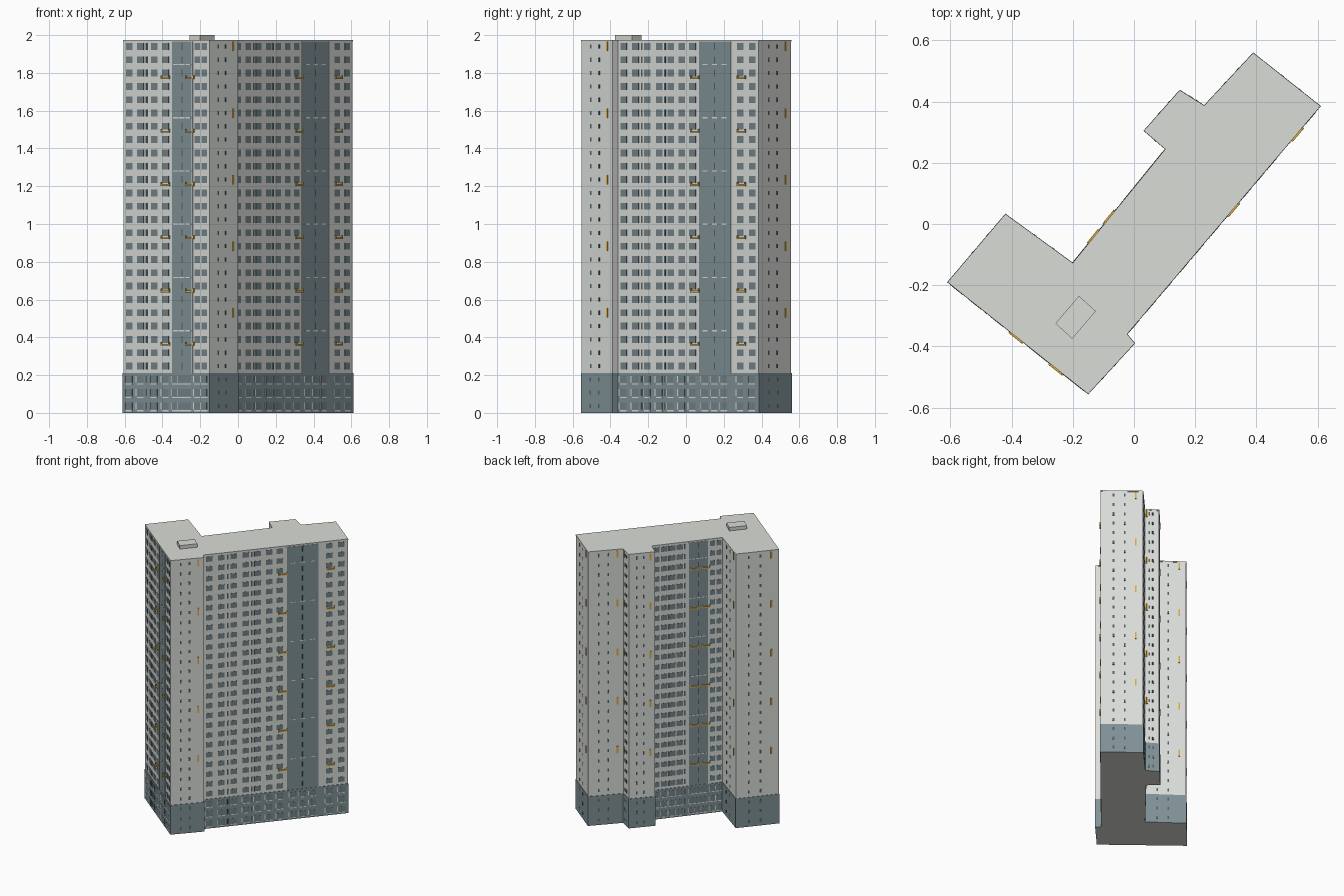
import bpy, bmesh
from mathutils import Vector

if "Cube" in bpy.data.objects:
    bpy.data.objects.remove(bpy.data.objects["Cube"])

TOP, FLOOR, BASE = 1.975, 0.0705, 0.2115


def material(name, rgb):
    m = bpy.data.materials.new(name)
    m.diffuse_color = (*rgb, 1)
    m.use_nodes = True
    m.node_tree.nodes["Principled BSDF"].inputs["Base Color"].default_value = m.diffuse_color
    return m


WALL = material("pale wall", (0.70, 0.72, 0.69))
TEAL = material("blue grey cladding", (0.215, 0.285, 0.305))
ROOF = material("roof grey", (0.70, 0.715, 0.675))
GLASS = material("window glass", (0.17, 0.225, 0.24))
DARK = material("dark glass", (0.085, 0.115, 0.125))
YELLOW = material("ochre trim", (0.72, 0.40, 0.05))

# Counter-clockwise plan outline
PLAN = [Vector(p) for p in [
    (-0.607, -0.19), (-0.15, -0.553), (0.0, -0.39), (-0.025, -0.36),
    (0.607, 0.385), (0.39, 0.557), (0.23, 0.385), (0.15, 0.435),
    (0.035, 0.305), (0.105, 0.245), (-0.20, -0.13), (-0.42, 0.03)]]


def edge(i):
    """Start, unit direction, outward normal and length of a wall."""
    a, b = PLAN[i % len(PLAN)], PLAN[(i + 1) % len(PLAN)]
    d = (b - a).normalized()
    return a, d, Vector((d.y, -d.x)), (b - a).length


def offset_plan(amount):
    pts = []
    for i, p in enumerate(PLAN):
        n1, n2 = edge(i - 1)[2], edge(i)[2]
        pts.append(p + (n1 + n2) * amount / (1 + n1.dot(n2)))
    return pts


def finish(name, bm, mat):
    bmesh.ops.recalc_face_normals(bm, faces=bm.faces[:])
    me = bpy.data.meshes.new(name)
    bm.to_mesh(me)
    bm.free()
    me.materials.append(mat)
    ob = bpy.data.objects.new(name, me)
    bpy.context.collection.objects.link(ob)
    return ob


def prism(name, pts, z0, z1, mat):
    bm = bmesh.new()
    f = bm.faces.new([bm.verts.new((p[0], p[1], z0)) for p in pts])
    ext = bmesh.ops.extrude_face_region(bm, geom=[f], use_keep_orig=True)
    for v in ext["geom"]:
        if isinstance(v, bmesh.types.BMVert):
            v.co.z = z1
    return finish(name, bm, mat)


def plate(bm, wall, s, z, w, h, depth):
    """Box standing on a wall, centred at distance s along it."""
    a, d, n, _ = edge(wall)
    rings = []
    for out in (-0.002, depth):
        rings.append([bm.verts.new((*(a + d * (s + u * w / 2) + n * out),
                                    z + k * h / 2))
                      for u, k in ((-1, -1), (1, -1), (1, 1), (-1, 1))])
    back, front = rings
    bm.faces.new(front)
    for i in range(4):
        j = (i + 1) % 4
        bm.faces.new((back[i], back[j], front[j], front[i]))


# Main masses
prism("tower", PLAN, BASE, TOP - 0.008, WALL)
base = prism("base", offset_plan(0.003), 0, BASE, TEAL)
base.data.materials.append(ROOF)
for p in base.data.polygons:
    if p.normal.z < -0.5:
        p.material_index = 1
prism("roof_cap", offset_plan(0.002), TOP - 0.008, TOP, ROOF)
prism("roof_hut", [(-0.257, -0.325), (-0.202, -0.375), (-0.125, -0.285),
                   (-0.18, -0.235)], TOP, 2.0, ROOF)

parts = {k: bmesh.new() for k in (
    "stripes", "fins", "windows", "narrow_windows", "side_windows", "sills",
    "balcony_trims", "side_strips")}

# Main facades: wall, stripe range, balconies, window and slot columns
FACADES = [
    (0, 0.56, 0.80, (0.49, 0.775),
     (0.07, 0.20, 0.36, 0.49, 0.86, 0.94), (0.27,)),
    (3, 0.575, 0.80, (0.55, 0.88),
     (0.04, 0.125, 0.21, 0.295, 0.375, 0.455, 0.53, 0.87, 0.955), (0.17, 0.335)),
    (9, 0.52, 0.80, (0.60, 0.77),
     (0.07, 0.18, 0.29, 0.40, 0.86, 0.95), (0.47,))]
for wall, f0, f1, balconies, columns, slots in FACADES:
    length = edge(wall)[3]
    s0, s1 = f0 * length, f1 * length
    mid_z, tall = (BASE + TOP - 0.01) / 2, TOP - 0.01 - BASE
    plate(parts["stripes"], wall, (s0 + s1) / 2, mid_z, s1 - s0, tall, 0.001)
    for s in (s0, s1):
        plate(parts["fins"], wall, s, mid_z, 0.006, tall, 0.003)
    inner = [f0 + (f1 - f0) * t for t in (0.2, 0.5, 0.8)]
    for k in range(28):
        z = (k + 0.52) * FLOOR
        low = k < 3
        d = 0.004 if low else 0.0015
        for f in list(columns) + (inner if low else []):
            w = 0.036 if f > 0.85 and wall != 3 else 0.044
            plate(parts["windows"], wall, f * length, z, w, 0.036, d)
            # Pale sill and jamb lines on the darker cladding
            if low:
                plate(parts["sills"], wall, f * length, z - 0.025,
                      0.044, 0.006, d)
                plate(parts["sills"], wall, f * length - w / 2 - 0.006, z,
                      0.005, 0.036, d)
        for f in slots:
            plate(parts["narrow_windows"], wall, f * length, z,
                  0.010, 0.036, d)
        # Sills and slots inside the stripe
        if not low:
            plate(parts["narrow_windows"], wall, inner[1] * length, z,
                  0.007, 0.036, 0.002)
            for f in inner:
                if k % 4 == 2:
                    plate(parts["sills"], wall, f * length, z - 0.025,
                          0.036, 0.006, 0.002)
    # Ochre U-shaped balcony frames every fourth floor
    for f in balconies:
        for k in range(6):
            z = 0.367 + k * 4 * FLOOR
            plate(parts["balcony_trims"], wall, f * length, z - 0.006,
                  0.058, 0.009, 0.008)
            for u in (-1, 1):
                plate(parts["balcony_trims"], wall, f * length + u * 0.026,
                      z + 0.004, 0.006, 0.0105, 0.008)

# Plain side walls: small windows and ochre strips
for wall in (1, 4, 5, 6, 7, 8, 10, 11):
    length = edge(wall)[3]
    columns = (0.5,) if wall == 8 else (0.3, 0.57)
    for f in columns:
        for k in range(28):
            low = k < 3
            plate(parts["side_windows"], wall, f * length, (k + 0.52) * FLOOR,
                  0.011, 0.022, 0.004 if low else 0.0015)
    if wall != 8:
        at = 0.15 if wall == 6 else 0.83
        for k in range(5):
            plate(parts["side_strips"], wall, at * length,
                  0.53 + k * 5 * FLOOR, 0.011, 0.05, 0.003)

COLOURS = {"stripes": TEAL, "fins": WALL, "windows": GLASS,
           "narrow_windows": DARK, "side_windows": DARK, "sills": WALL,
           "balcony_trims": YELLOW, "side_strips": YELLOW}
for name, bm in parts.items():
    finish(name, bm, COLOURS[name])
